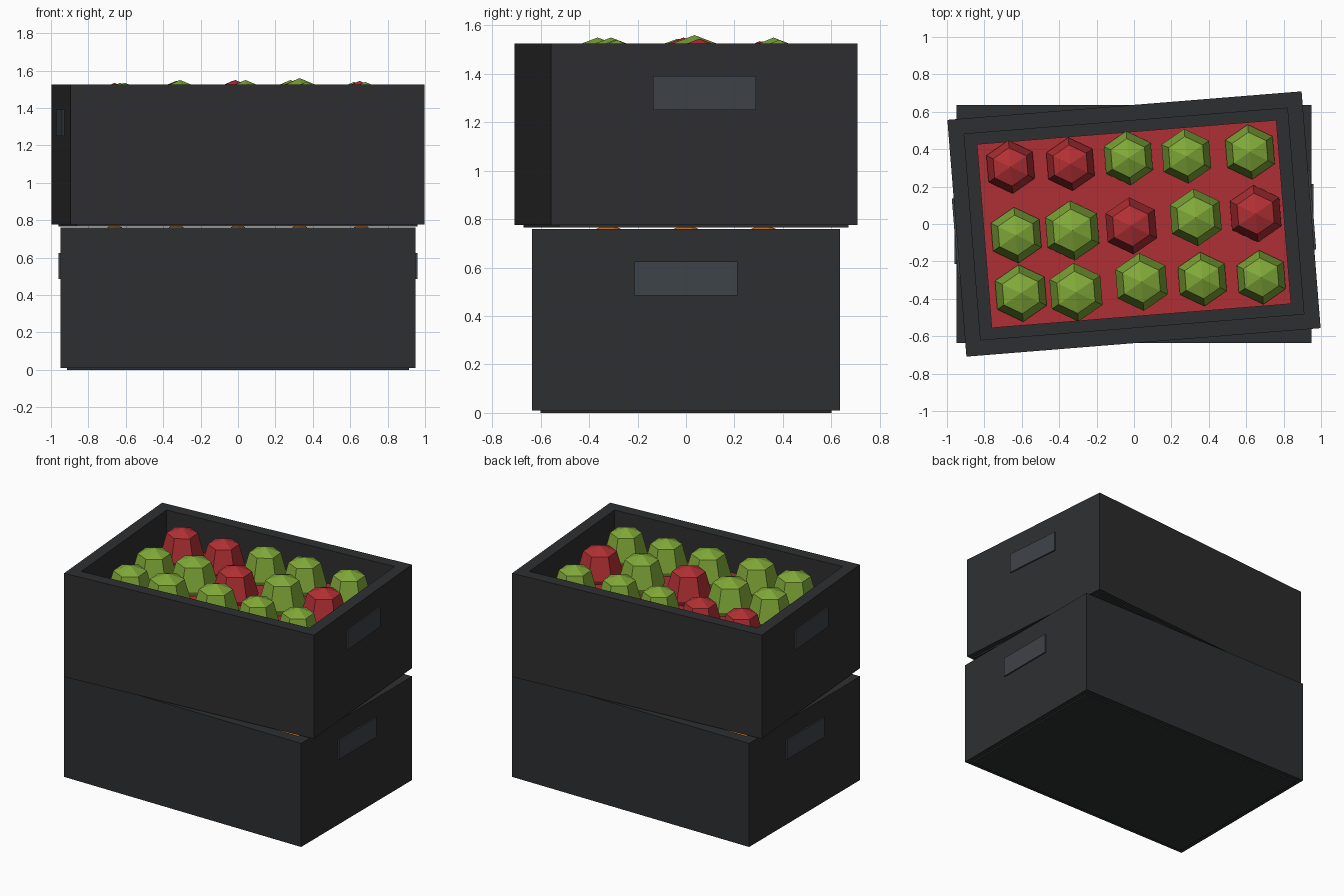
import bpy, bmesh
from math import sin, cos, pi, radians
from mathutils import Matrix, Vector

if "Cube" in bpy.data.objects:
    bpy.data.objects.remove(bpy.data.objects["Cube"])


def material(name, rgb):
    m = bpy.data.materials.new(name)
    m.diffuse_color = (*rgb, 1)
    m.use_nodes = True
    m.node_tree.nodes["Principled BSDF"].inputs["Base Color"].default_value = m.diffuse_color
    return m


DARK = material("dark_plastic", (0.027, 0.028, 0.030))
SLATE = material("slate_grip", (0.048, 0.056, 0.066))
RED = material("red_fruit", (0.45, 0.03, 0.035))
GREEN = material("green_fruit", (0.22, 0.40, 0.04))
ORANGE = material("orange_fruit", (0.75, 0.22, 0.02))
FILL_RED = material("red_fill", (0.42, 0.03, 0.035))


def finish(bm, name, mat, matrix=Matrix()):
    bmesh.ops.recalc_face_normals(bm, faces=bm.faces)
    me = bpy.data.meshes.new(name)
    bm.to_mesh(me)
    bm.free()
    me.materials.append(mat)
    ob = bpy.data.objects.new(name, me)
    ob.matrix_world = matrix
    bpy.context.collection.objects.link(ob)
    return ob


def box(name, lo, hi, mat, matrix):
    lo, hi = Vector(lo), Vector(hi)
    bm = bmesh.new()
    bmesh.ops.create_cube(bm, size=1)
    bmesh.ops.scale(bm, vec=hi - lo, verts=bm.verts)
    bmesh.ops.translate(bm, vec=(lo + hi) / 2, verts=bm.verts)
    return finish(bm, name, mat, matrix)


def crate(prefix, z, angle, fill_mat):
    m = Matrix.Translation((0, 0, z)) @ Matrix.Rotation(angle, 4, 'Z')
    X, Y, T, Z0, Z1 = 0.95, 0.635, 0.083, 0.01, 0.76
    # one-piece wall ring
    bm = bmesh.new()
    loops = []
    for x, y, h in ((X, Y, Z0), (X, Y, Z1), (X - T, Y - T, Z1), (X - T, Y - T, Z0)):
        loops.append([bm.verts.new((sx * x, sy * y, h))
                      for sx, sy in ((-1, -1), (1, -1), (1, 1), (-1, 1))])
    for k in range(4):
        a, b = loops[k], loops[(k + 1) % 4]
        for i in range(4):
            j = (i + 1) % 4
            bm.faces.new((a[i], a[j], b[j], b[i]))
    finish(bm, prefix + "_crate_walls", DARK, m)
    # floor, hand grips and the fill under the fruit
    box(prefix + "_crate_floor", (-0.915, -0.6, 0), (0.915, 0.6, 0.06), DARK, m)
    for side, s in (("left", -1), ("right", 1)):
        xs = sorted((s * 0.935, s * 0.96))
        box(f"{prefix}_{side}_grip", (xs[0], -0.213, 0.485), (xs[1], 0.213, 0.625), SLATE, m)
    box(prefix + "_fill", (-0.803, -0.493, 0.48), (0.803, 0.493, 0.55), fill_mat, m)


# faceted fruit profile: radius factor and depth below the tip
PROFILE = ((0.72, 0.042), (1.0, 0.20), (0.72, 0.31))


def fruit(name, x, y, r, top, mat, angle):
    bm = bmesh.new()
    n = 6
    rings = [[bm.verts.new((r * f * cos(pi / 2 + i * 2 * pi / n),
                            r * f * sin(pi / 2 + i * 2 * pi / n), -d)) for i in range(n)]
             for f, d in PROFILE]
    tip, base = bm.verts.new((0, 0, 0)), bm.verts.new((0, 0, -0.35))
    for i in range(n):
        j = (i + 1) % n
        bm.faces.new((tip, rings[0][i], rings[0][j]))
        bm.faces.new((base, rings[-1][j], rings[-1][i]))
        for a, b in zip(rings, rings[1:]):
            bm.faces.new((a[i], b[i], b[j], a[j]))
    finish(bm, name, mat, Matrix.Translation((x, y, top)) @ Matrix.Rotation(angle, 4, 'Z'))


TURN = radians(4.6)
crate("lower", 0, 0, ORANGE)
crate("upper", 0.766, TURN, FILL_RED)

# lower fruit: regular grid
for row, y in enumerate((-0.32, 0, 0.32)):
    for col in range(5):
        fruit(f"lower_fruit_{row}_{col}", -0.66 + 0.33 * col, y, 0.15, 0.78, ORANGE, 0)

# upper fruit: x, y, radius, tip height, red or green
UPPER = (
    (-0.66, 0.305, 0.143, 1.535, RED), (-0.34, 0.32, 0.143, 1.535, RED),
    (-0.03, 0.352, 0.145, 1.545, GREEN), (0.28, 0.362, 0.147, 1.55, GREEN),
    (0.62, 0.385, 0.147, 1.54, GREEN),
    (-0.63, -0.06, 0.15, 1.535, GREEN), (-0.33, -0.035, 0.16, 1.545, GREEN),
    (-0.015, -0.01, 0.153, 1.55, RED), (0.33, 0.035, 0.154, 1.56, GREEN),
    (0.65, 0.055, 0.153, 1.545, RED),
    (-0.605, -0.37, 0.153, 1.535, GREEN), (-0.31, -0.365, 0.157, 1.55, GREEN),
    (0.04, -0.31, 0.155, 1.55, GREEN), (0.365, -0.295, 0.145, 1.54, GREEN),
    (0.68, -0.285, 0.145, 1.54, GREEN),
)
for i, (x, y, r, top, mat) in enumerate(UPPER):
    fruit(f"upper_fruit_{i}", x, y, r, top, mat, TURN)
